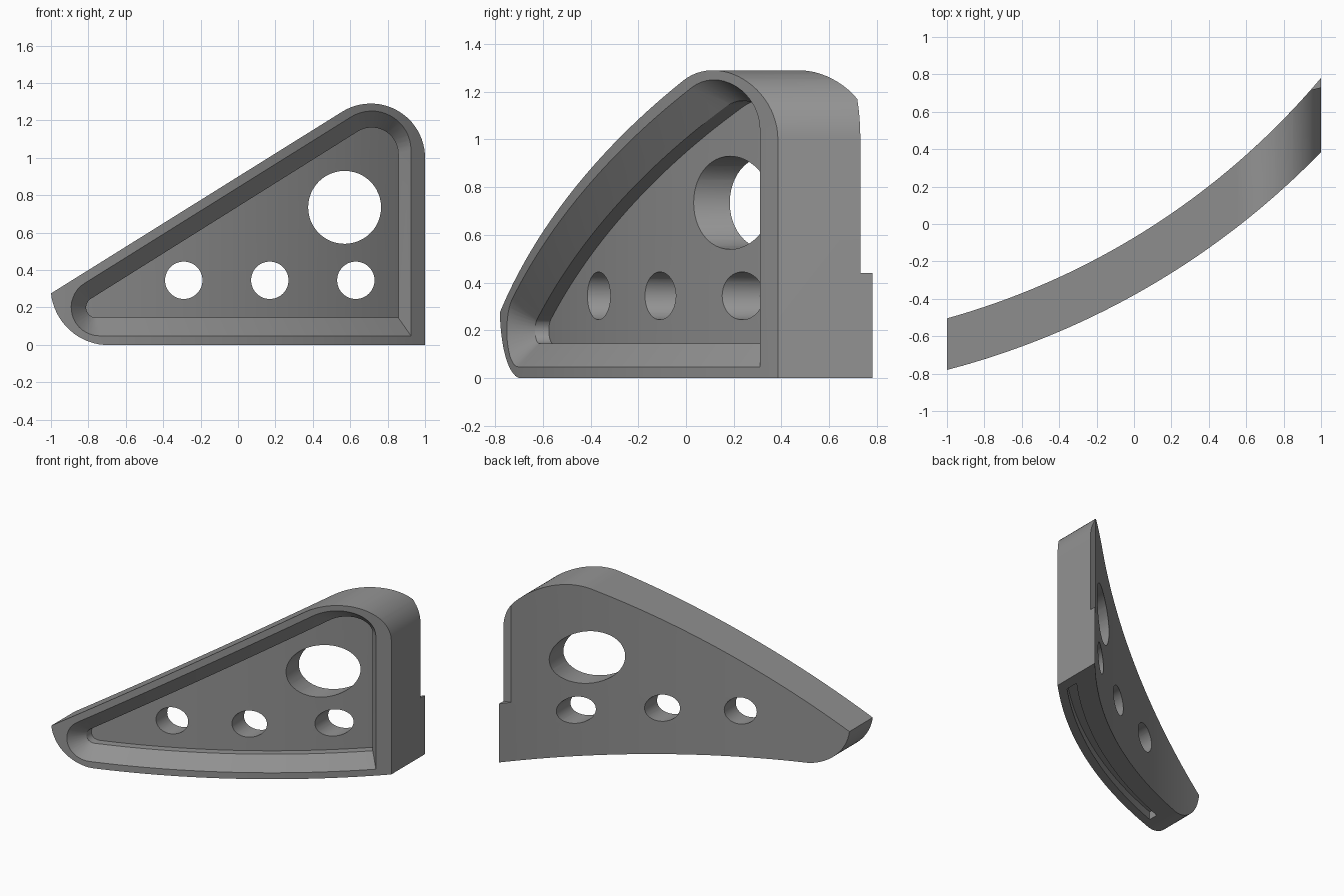
import bpy, bmesh, math
from mathutils import Vector

if "Cube" in bpy.data.objects:
    bpy.data.objects.remove(bpy.data.objects["Cube"])

# The plate is modelled flat (x, depth, z) and then bent around a vertical axis.
CX, CY, R = -2.084, 3.38, 4.299      # bend axis and front radius
THICK = 0.266                        # plate thickness
CHAMFER, FLOOR = 0.09, 0.145         # pocket depths


def arc(cx, cz, r, a0, a1, n=16):
    return [(cx + r * math.cos(math.radians(a0 + (a1 - a0) * i / n)),
             cz + r * math.sin(math.radians(a0 + (a1 - a0) * i / n))) for i in range(n + 1)]


def loft(name, rings):
    """Closed solid through rings given as (depth, outline)."""
    bm = bmesh.new()
    loops = [[bm.verts.new((x, d, z)) for x, z in pts] for d, pts in rings]
    bm.faces.new(loops[0])
    bm.faces.new(loops[-1][::-1])
    for a, b in zip(loops, loops[1:]):
        for i in range(len(a)):
            j = (i + 1) % len(a)
            bm.faces.new((a[i], b[i], b[j], a[j]))
    bmesh.ops.recalc_face_normals(bm, faces=bm.faces)
    me = bpy.data.meshes.new(name)
    bm.to_mesh(me)
    bm.free()
    ob = bpy.data.objects.new(name, me)
    bpy.context.collection.objects.link(ob)
    return ob


def prism(name, pts, d0, d1):
    return loft(name, [(d0, pts), (d1, pts)])


def box(name, x0, x1, d0, d1, z0, z1):
    return prism(name, [(x0, z0), (x1, z0), (x1, z1), (x0, z1)], d0, d1)


def pocket_outline(right, bottom, top_c, top_r, tip_c, tip_r):
    return ([(right, bottom)] + arc(*top_c, top_r, 0, 122)
            + arc(*tip_c, tip_r, 122, 270, 16))


# Outer plate
tip_end = math.degrees(math.atan2(0.275 - 0.31, -0.31))
outline = [(1, 0)] + arc(0.71, 1.0, 0.29, 0, 122, 24) + arc(-0.69, 0.31, 0.312, tip_end % 360, 270)
outline = [(max(x, -1.0), max(z, 0.0)) for x, z in outline]
plate = prism("bracket_plate", outline, 0, THICK)

# Chamfered front pocket
rim = pocket_outline(0.925, 0.048, (0.715, 1.04), 0.21, (-0.74, 0.2), 0.152)
inner = pocket_outline(0.857, 0.145, (0.715, 1.02), 0.142, (-0.757, 0.2), 0.055)
k = 0.02 / CHAMFER
over = [(a[0] + (a[0] - b[0]) * k, a[1] + (a[1] - b[1]) * k) for a, b in zip(rim, inner)]
cutters = [loft("pocket_cutter", [(-0.02, over), (CHAMFER, inner), (FLOOR, inner)])]

# Round through holes
for x, z, r in ((-0.29, 0.345, 0.1), (0.17, 0.345, 0.1), (0.63, 0.345, 0.1), (0.57, 0.735, 0.195)):
    cutters.append(prism("hole_cutter", arc(x, z, r, 0, 360, 48)[:-1], 0.05, 0.4))

# Slot along the underside
cutters.append(box("slot_cutter", -0.65, 0.92, 0.06, 0.13, -0.1, 0.06))

# Relief on the rear right corner, above the foot
bm = bmesh.new()
tri = [(0.945, THICK), (1.055, 0.2), (1.055, 0.4), (0.945, 0.4)]
low = [bm.verts.new((x, d, 0.44)) for x, d in tri]
high = [bm.verts.new((x, d, 1.5)) for x, d in tri]
bm.faces.new(low)
bm.faces.new(high)
for i in range(4):
    j = (i + 1) % 4
    bm.faces.new((low[i], low[j], high[j], high[i]))
bmesh.ops.recalc_face_normals(bm, faces=bm.faces)
me = bpy.data.meshes.new("relief_cutter")
bm.to_mesh(me)
bm.free()
relief = bpy.data.objects.new("relief_cutter", me)
bpy.context.collection.objects.link(relief)
cutters.append(relief)

# Cut everything out
for c in cutters:
    c.hide_render = True
    mod = plate.modifiers.new(c.name, 'BOOLEAN')
    mod.operation = 'DIFFERENCE'
    mod.solver = 'EXACT'
    mod.object = c
bpy.context.view_layer.update()
cut = bpy.data.meshes.new_from_object(plate.evaluated_get(bpy.context.evaluated_depsgraph_get()))
plate.modifiers.clear()
plate.data = cut
for c in cutters:
    bpy.data.objects.remove(c)

# Slice into vertical strips and bend
bm = bmesh.new()
bm.from_mesh(cut)
bmesh.ops.triangulate(bm, faces=bm.faces)
for i in range(1, 40):
    bmesh.ops.bisect_plane(bm, geom=bm.verts[:] + bm.edges[:] + bm.faces[:], dist=1e-5,
                           plane_co=Vector((-1 + i * 0.05, 0, 0)), plane_no=Vector((1, 0, 0)))
for v in bm.verts:
    v.co.y = CY - math.sqrt((R - v.co.y) ** 2 - (v.co.x - CX) ** 2)
bmesh.ops.triangulate(bm, faces=bm.faces)
bmesh.ops.recalc_face_normals(bm, faces=bm.faces)
bm.to_mesh(cut)
bm.free()

# Single grey finish
grey = bpy.data.materials.new("grey")
grey.diffuse_color = (0.29, 0.29, 0.29, 1)
grey.use_nodes = True
grey.node_tree.nodes["Principled BSDF"].inputs["Base Color"].default_value = grey.diffuse_color
cut.materials.clear()
cut.materials.append(grey)
for p in cut.polygons:
    p.material_index = 0

bpy.context.view_layer.objects.active = plate
plate.select_set(True)
bpy.ops.object.shade_smooth_by_angle(angle=math.radians(25))
